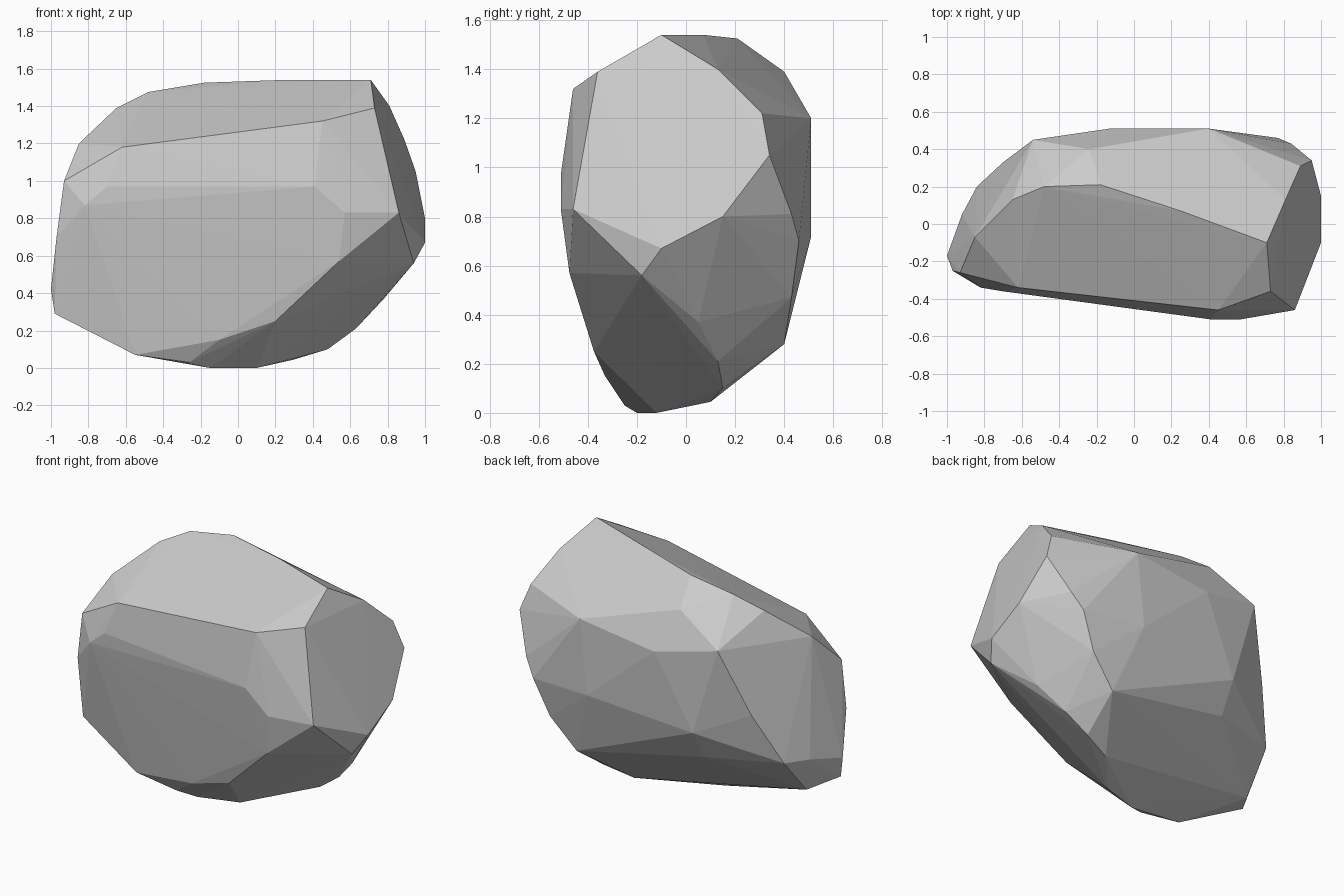
import bpy, bmesh

# Corner points of the boulder, grouped by the area they shape
underside = [(-.98, -.18, .29), (-.86, 0, .24), (-.55, -.25, .07), (-.26, -.25, .03),
             (-.15, -.2, 0), (.1, -.12, 0), (.3, .1, .045), (.48, .15, .1), (.63, .13, .21)]
front = [(-.82, -.34, .87), (-.7, -.36, .97), (-.62, -.34, 1.18), (.45, -.46, 1.32),
         (.41, -.51, .97), (.57, -.51, .83), (.86, -.46, .83), (.54, -.475, .57),
         (.2, -.375, .25), (-.1, -.33, .15)]
right_side = [(.78, .05, .37), (.94, -.18, .56), (1, -.1, .67), (1, .15, .8),
              (.95, .34, 1.05), (.89, .31, 1.22), (.81, .13, 1.4), (.73, -.36, 1.39)]
back = [(.5, .4, .28), (.67, .43, .47), (.77, .46, .7), (.84, .43, .81), (.35, .51, .72),
        (-.37, .46, .65), (-.375, .35, .455), (-.13, .51, 1.13), (.4, .51, 1.2),
        (-.24, .4, 1.39), (-.54, .45, 1.22)]
left_side = [(-.7, .33, .8), (-.84, .2, .48), (-.92, .05, .47), (-1, -.17, .42),
             (-.97, -.25, .7), (-.93, -.26, 1.0), (-.85, -.07, 1.2)]
ridge = [(.71, -.1, 1.54), (.25, .07, 1.54), (-.18, .21, 1.525), (-.48, .2, 1.475),
         (-.65, .13, 1.39)]

# Wrap a convex, flat-faceted skin around the corners
bm = bmesh.new()
for p in underside + front + right_side + back + left_side + ridge:
    bm.verts.new(p)
bmesh.ops.convex_hull(bm, input=bm.verts[:])
loose = [v for v in bm.verts if not v.link_faces]
bmesh.ops.delete(bm, geom=loose, context='VERTS')
bmesh.ops.recalc_face_normals(bm, faces=bm.faces[:])

mesh = bpy.data.meshes.new("boulder")
bm.to_mesh(mesh)
bm.free()
boulder = bpy.data.objects.new("boulder", mesh)
bpy.context.collection.objects.link(boulder)
